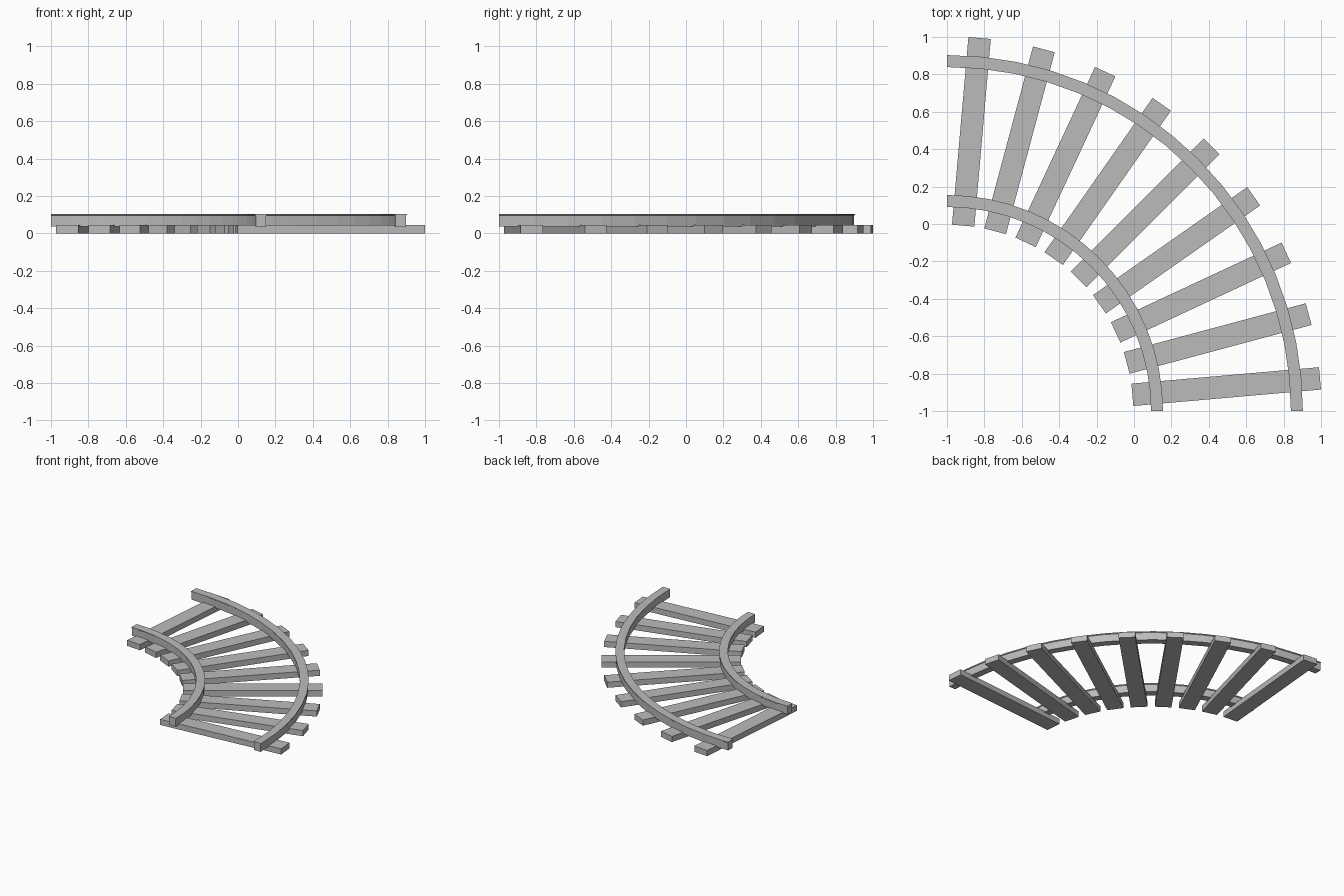
import bpy
import bmesh
from math import sin, cos, pi, radians
from mathutils import Matrix, Vector

cube = bpy.data.objects.get("Cube")
if cube:
    bpy.data.objects.remove(cube, do_unlink=True)

CENTRE = Vector((-1, -1, 0))  # centre of the curve
SEGMENTS = 16

grey = bpy.data.materials.new("light grey")
grey.use_nodes = True
colour = (0.5, 0.5, 0.5, 1)
grey.diffuse_color = colour
grey.node_tree.nodes["Principled BSDF"].inputs["Base Color"].default_value = colour


def finish(name, bm):
    bmesh.ops.recalc_face_normals(bm, faces=bm.faces)
    mesh = bpy.data.meshes.new(name)
    bm.to_mesh(mesh)
    bm.free()
    mesh.materials.append(grey)
    obj = bpy.data.objects.new(name, mesh)
    bpy.context.collection.objects.link(obj)
    return obj


def rail(name, radius):
    """Sweep a rail section with a slightly wider head through a quarter turn."""
    half = [(0.028, 0.037), (0.028, 0.096), (0.032, 0.099), (0.032, 0.105)]
    section = half + [(-x, z) for x, z in reversed(half)]
    bm = bmesh.new()
    rings = []
    for i in range(SEGMENTS + 1):
        a = pi / 2 * i / SEGMENTS
        rings.append([bm.verts.new(CENTRE + Vector(((radius + x) * cos(a), (radius + x) * sin(a), z)))
                      for x, z in section])
    n = len(section)
    for r, s in zip(rings, rings[1:]):
        for j in range(n):
            k = (j + 1) % n
            bm.faces.new((r[j], r[k], s[k], s[j]))
    bm.faces.new(rings[0])
    bm.faces.new(rings[-1])
    return finish(name, bm)


def sleeper(index):
    """A flat board pointing at the centre of the curve."""
    inner, outer, width, height = 0.995, 2.002, 0.12, 0.045
    bm = bmesh.new()
    place = (Matrix.Translation(CENTRE)
             @ Matrix.Rotation(radians(5 + 10 * index), 4, "Z")
             @ Matrix.Translation(((inner + outer) / 2, 0, height / 2))
             @ Matrix.Diagonal((outer - inner, width, height, 1)))
    bmesh.ops.create_cube(bm, size=1, matrix=place)
    return finish(f"sleeper_{index + 1}", bm)


# Rails
rail("inner_rail", 1.123)
rail("outer_rail", 1.871)

# Sleepers
for i in range(9):
    sleeper(i)
